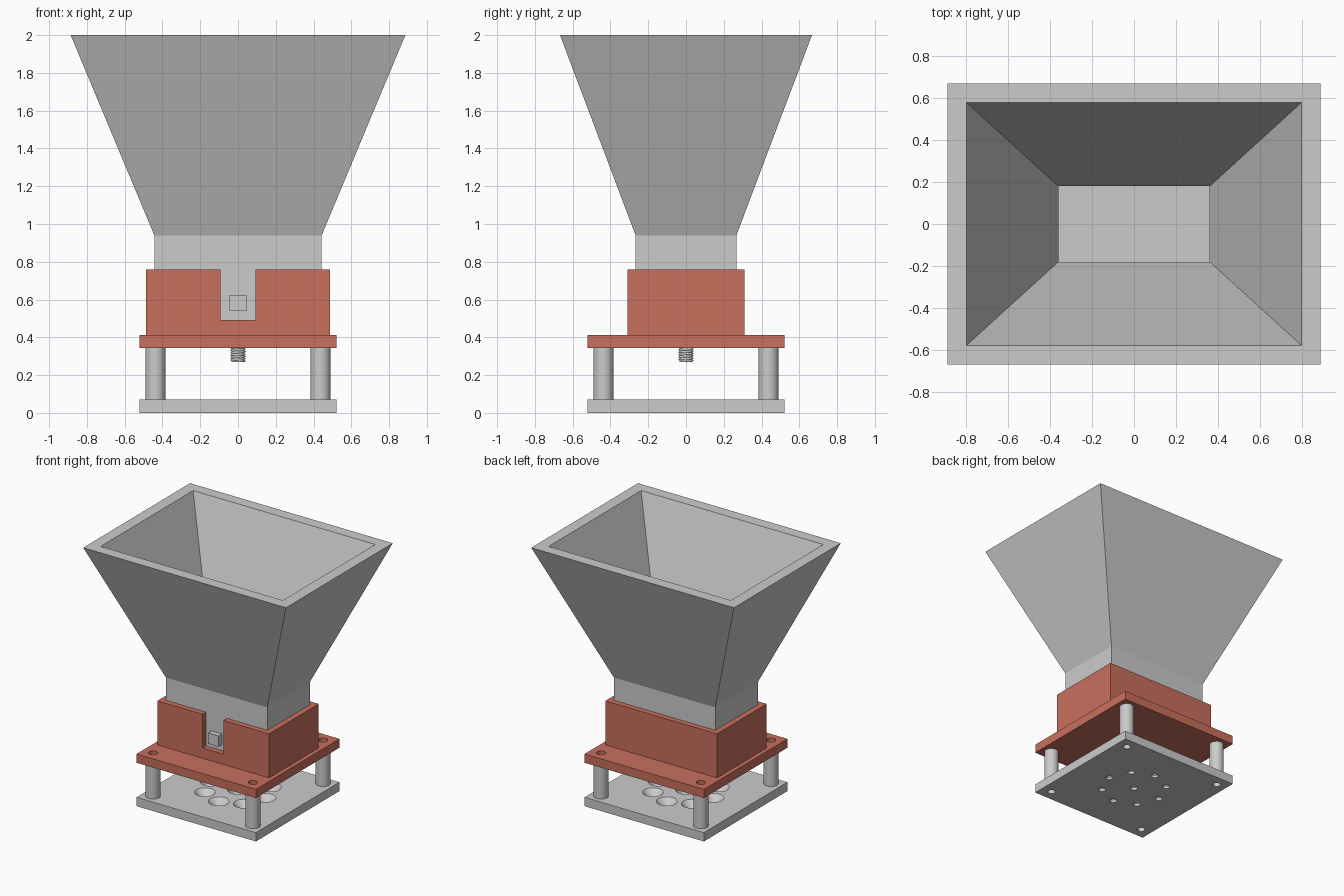
import bpy, bmesh, math

if "Cube" in bpy.data.objects:
    bpy.data.objects.remove(bpy.data.objects["Cube"])

red = bpy.data.materials.new("red_plastic")
red.diffuse_color = (0.58, 0.16, 0.11, 1)
red.use_nodes = True
red.node_tree.nodes["Principled BSDF"].inputs["Base Color"].default_value = red.diffuse_color


def new_object(name, bm, mat=None):
    bmesh.ops.recalc_face_normals(bm, faces=bm.faces)
    mesh = bpy.data.meshes.new(name)
    bm.to_mesh(mesh)
    bm.free()
    ob = bpy.data.objects.new(name, mesh)
    bpy.context.collection.objects.link(ob)
    if mat:
        mesh.materials.append(mat)
    return ob


def add_box(bm, x, y, z):
    """Box from (min, max) ranges."""
    vs = bmesh.ops.create_cube(bm, size=1)["verts"]
    for v in vs:
        v.co = [r[0] if c < 0 else r[1] for c, r in zip(v.co, (x, y, z))]


def add_lathe(bm, profile, cx, cy, closed=False, n=32):
    """Revolve (radius, z) points about a vertical axis; ends are capped."""
    rings = [[bm.verts.new((cx + r * math.cos(2 * math.pi * i / n),
                            cy + r * math.sin(2 * math.pi * i / n), z))
              for i in range(n)] for r, z in profile]
    pairs = list(zip(rings, rings[1:]))
    if closed:
        pairs.append((rings[-1], rings[0]))
    else:
        bm.faces.new(rings[0])
        bm.faces.new(rings[-1])
    for a, b in pairs:
        for i in range(n):
            j = (i + 1) % n
            bm.faces.new((a[i], a[j], b[j], b[i]))


def cut(ob, bm):
    tool = new_object(ob.name + "_cutter", bm)
    mod = ob.modifiers.new("cut", "BOOLEAN")
    mod.operation, mod.object, mod.solver = "DIFFERENCE", tool, "EXACT"
    bpy.context.view_layer.update()
    deps = bpy.context.evaluated_depsgraph_get()
    mesh = bpy.data.meshes.new_from_object(ob.evaluated_get(deps))
    ob.modifiers.clear()
    ob.data = mesh
    bpy.data.objects.remove(tool)


def smooth(ob):
    bpy.ops.object.select_all(action="DESELECT")
    ob.select_set(True)
    bpy.context.view_layer.objects.active = ob
    bpy.ops.object.shade_smooth_by_angle(angle=math.radians(30))


corners = [(sx * 0.437, sy * 0.437) for sx in (-1, 1) for sy in (-1, 1)]
S = (-0.522, 0.522)

# Base plate with corner holes and a ring of countersunk holes
bm = bmesh.new()
add_box(bm, S, S, (0, 0.07))
base = new_object("base_plate", bm)
bm = bmesh.new()
sinks = [(0, 0)] + [(0.24 * math.cos(k * math.pi / 4), 0.24 * math.sin(k * math.pi / 4)) for k in range(8)]
for x, y in sinks:
    add_lathe(bm, [(0.026, -0.02), (0.026, 0.02), (0.075, 0.07), (0.075, 0.09)], x, y)
for x, y in corners:
    add_lathe(bm, [(0.028, -0.02), (0.028, 0.09)], x, y)
cut(base, bm)
smooth(base)

# Tubular corner posts
for i, (x, y) in enumerate(corners):
    bm = bmesh.new()
    add_lathe(bm, [(0.028, 0.07), (0.053, 0.07), (0.053, 0.343), (0.028, 0.343)], x, y, closed=True)
    smooth(new_object(f"post_{i + 1}", bm))

# Red mounting plate
bm = bmesh.new()
add_box(bm, S, S, (0.343, 0.412))
plate = new_object("mounting_plate", bm, red)
bm = bmesh.new()
for x, y in corners:
    add_lathe(bm, [(0.034, 0.32), (0.034, 0.44)], x, y)
cut(plate, bm)
smooth(plate)

# Red socket with a slot in the front wall
bm = bmesh.new()
add_box(bm, (-0.488, 0.488), (-0.31, 0.31), (0.412, 0.76))
socket = new_object("socket", bm, red)
for x, y, z in (((-0.443, 0.443), (-0.267, 0.267), (0.414, 0.9)),
                ((-0.092, 0.092), (-0.4, -0.2), (0.493, 0.9))):
    bm = bmesh.new()
    add_box(bm, x, y, z)
    cut(socket, bm)

# Hopper: one rectangular shell, up the outside and down the inside
bm = bmesh.new()
loops = []
for hx, hy, z in ((0.443, 0.267, 0.414), (0.443, 0.267, 0.94), (0.886, 0.667, 2.0),
                  (0.796, 0.577, 2.0), (0.36, 0.18, 0.94), (0.36, 0.18, 0.5)):
    loops.append([bm.verts.new((sx * hx, sy * hy, z))
                  for sx, sy in ((-1, -1), (1, -1), (1, 1), (-1, 1))])
for a, b in zip(loops, loops[1:]):
    for i in range(4):
        j = (i + 1) % 4
        bm.faces.new((a[i], a[j], b[j], b[i]))
bm.faces.new(loops[0])
bm.faces.new(loops[-1])
new_object("hopper", bm)

# Square catch in the slot
bm = bmesh.new()
add_box(bm, (-0.045, 0.045), (-0.31, -0.26), (0.54, 0.625))
new_object("catch", bm)

# Threaded screw under the mounting plate
bm = bmesh.new()
add_lathe(bm, [(0.034, 0.27), (0.034, 0.36)], 0, 0)
smooth(new_object("screw_core", bm))
pitch = 0.0125
bm = bmesh.new()
pts = [bm.verts.new(p) for p in ((0.032, 0, 0.268), (0.042, 0, 0.268 + pitch / 2), (0.032, 0, 0.268 + pitch))]
for a, b in zip(pts, pts[1:]):
    bm.edges.new((a, b))
thread = new_object("screw_thread", bm)
mod = thread.modifiers.new("thread", "SCREW")
mod.screw_offset, mod.iterations = pitch, 6
mod.steps = mod.render_steps = 24
